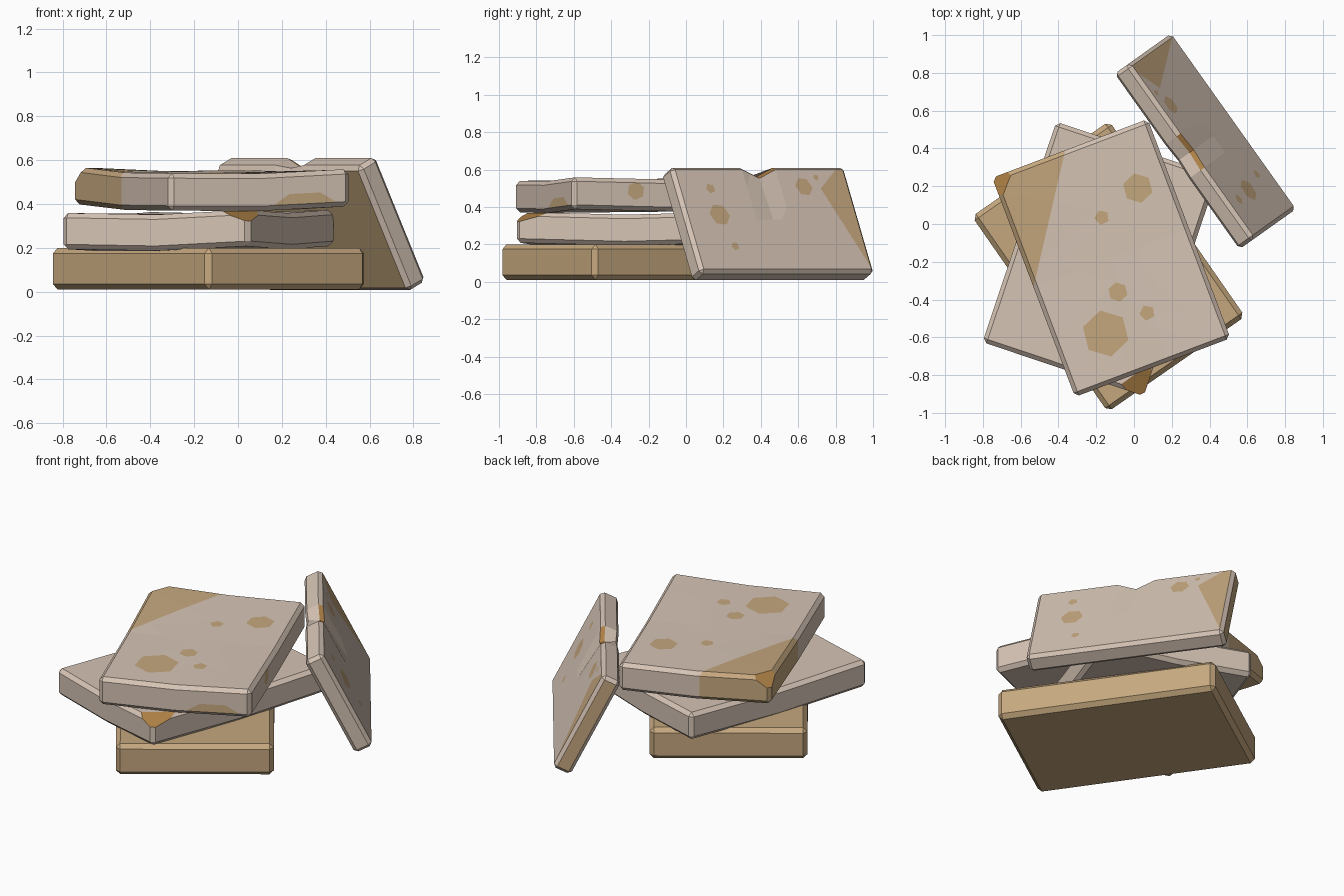
import bpy, bmesh, math
from mathutils import Matrix, Vector

if "Cube" in bpy.data.objects:
    bpy.data.objects.remove(bpy.data.objects["Cube"])


def material(name, rgb):
    m = bpy.data.materials.new(name)
    m.diffuse_color = (*rgb, 1)
    m.use_nodes = True
    m.node_tree.nodes["Principled BSDF"].inputs["Base Color"].default_value = m.diffuse_color
    return m


MATS = [material("pale_stone", (0.67, 0.55, 0.46)),
        material("tan_stone", (0.56, 0.39, 0.21)),
        material("raw_chip", (0.43, 0.22, 0.06))]
STONE, TAN, CHIP = range(3)


def cut(bm, faces, co, no, clear=False):
    geom = set(faces)
    for f in faces:
        geom.update(f.edges)
        geom.update(f.verts)
    return bmesh.ops.bisect_plane(bm, geom=list(geom), dist=1e-5, plane_co=co,
                                  plane_no=no, clear_outer=clear)["geom_cut"]


def box(size, bevel=0.022):
    bm = bmesh.new()
    bmesh.ops.create_cube(bm, size=1)
    bmesh.ops.scale(bm, vec=size, verts=bm.verts)
    bmesh.ops.bevel(bm, geom=bm.edges[:], offset=bevel, segments=1, affect='EDGES')
    for no in ((1, 0, 0), (0, 1, 0)):
        cut(bm, bm.faces[:], (0, 0, 0), no)
    return bm


# broken corner: slice it off and fill with raw stone
def chip(bm, corner, no, depth):
    no = Vector(no).normalized()
    geom = cut(bm, bm.faces[:], Vector(corner) - no * depth, no, True)
    edges = [g for g in geom if isinstance(g, bmesh.types.BMEdge)]
    for f in bmesh.ops.edgeloop_fill(bm, edges=edges)["faces"]:
        f.material_index = CHIP
    bmesh.ops.recalc_face_normals(bm, faces=bm.faces[:])


# colour the part of a face inside a convex outline (facing None = every side)
def paint(bm, facing, pts, mat=TAN):
    bm.normal_update()
    d = Vector(facing) if facing else None
    ia, ib = [i for i in range(3) if not (d and d[i])][:2]

    def to3(p):
        v = Vector((0, 0, 0))
        v[ia], v[ib] = p
        return v
    P = [to3(p) for p in pts]
    mid = sum(P, Vector()) / len(P)
    planes = []
    up = d if d else Vector((0, 0, 1))
    for a, b in zip(P, P[1:] + P[:1]):
        n = (b - a).cross(up).normalized()
        planes.append((a, n if n.dot(a - mid) > 0 else -n))

    def on_side():
        return [f for f in bm.faces if f.material_index != CHIP
                and (d is None or f.normal.dot(d) > 0.9)]
    live = on_side()
    for a, n in planes:
        cut(bm, live, a, n)
        live = [f for f in on_side() if all(
            (f.calc_center_median() - q).dot(m) < 1e-4 or
            min((v.co - q).dot(m) for v in f.verts) < -1e-4
            for q, m in planes[:planes.index((a, n)) + 1])]
    for f in live:
        if all((f.calc_center_median() - q).dot(m) < 1e-4 for q, m in planes):
            f.material_index = mat


def blob(x, y, r, n, turn=0.4, squash=1.0):
    return [(x + r * math.cos(turn + i * math.tau / n),
             y + r * squash * math.sin(turn + i * math.tau / n)) for i in range(n)]


# lift the four corners and sag the middle of the slab
def warp(bm, size, lifts, sag):
    for v in bm.verts:
        x, y = 2 * v.co.x / size[0], 2 * v.co.y / size[1]
        dz = sum(h * (1 + sx * x) * (1 + sy * y) / 4 for h, (sx, sy) in
                 zip(lifts, ((-1, -1), (1, -1), (1, 1), (-1, 1))))
        v.co.z += dz + sag * (1 - abs(x * y))


def finish(name, bm, matrix):
    me = bpy.data.meshes.new(name)
    bmesh.ops.recalc_face_normals(bm, faces=bm.faces[:])
    bm.to_mesh(me)
    bm.free()
    for m in MATS:
        me.materials.append(m)
    ob = bpy.data.objects.new(name, me)
    bpy.context.collection.objects.link(ob)
    ob.matrix_world = matrix


def placed(x, y, z, deg):
    return Matrix.Translation((x, y, z)) @ Matrix.Rotation(math.radians(deg), 4, 'Z')


# bottom slab
bm = box((0.885, 1.26, 0.19), 0.025)
for f in bm.faces:
    f.material_index = TAN
finish("bottom_slab", bm, placed(-0.135, -0.225, 0.105, 34.8))

# middle slab
S = (0.90, 1.23, 0.165)
bm = box(S)
chip(bm, (S[0] / 2, -S[1] / 2, S[2] / 2), (7, -5, 18), 0.052)
warp(bm, S, (-0.005, 0.01, 0.01, 0.0), -0.015)
finish("middle_slab", bm, placed(-0.18, -0.185, 0.282, -18.5))

# top slab
S = (0.88, 1.24, 0.17)
M = placed(-0.12, -0.18, 0.465, 20.7)
bm = box(S)
chip(bm, (-S[0] / 2, S[1] / 2, S[2] / 2), (-0.5, 0.45, 0.7), 0.06)
paint(bm, None, [(-0.02, 0.63), (-0.45, -0.014), (-0.9, 0.9)])
for x, y, r, n in ((-0.15, -0.58, 0.125, 6), (0.02, 0.19, 0.08, 6), (-0.17, 0.035, 0.04, 5),
                   (-0.085, -0.36, 0.052, 6), (0.07, -0.47, 0.042, 5)):
    p = M.inverted() @ Vector((x, y, 0.465))
    paint(bm, (0, 0, 1), blob(p.x, p.y, r, n))
paint(bm, (0, -1, 0), blob(0.22, -0.06, 0.15, 6, 0, 0.35))
paint(bm, (1, 0, 0), blob(-0.26, 0.02, 0.05, 6))
warp(bm, S, (-0.01, 0.01, 0.005, 0.02), -0.012)
finish("top_slab", bm, M)

# leaning slab: local z faces outward, local x runs up the slope
S = (0.635, 1.14, 0.112)
bm = box(S, 0.02)
for y in (-0.11, 0.11):
    cut(bm, bm.faces[:], (0, y, 0), (0, 1, 0))
bm.normal_update()
for f in bm.faces:
    if f.normal.x > 0.3 and f.normal.z > 0.3 and abs(f.calc_center_median().y) < 0.11:
        f.material_index = CHIP
for v in bm.verts:
    if abs(v.co.y) < 1e-4 and v.co.x > S[0] / 2 - 0.03:
        v.co.x -= 0.045 if v.co.z > 0 else 0.015
        v.co.z -= 0.015 if v.co.z > 0 else 0
paint(bm, (0, 0, -1), [(-1, -1), (1, -1), (1, 1), (-1, 1)])
paint(bm, (0, -1, 0), [(-1, -1), (1, -1), (1, 1), (-1, 1)])
paint(bm, (0, 0, 1), [(0.184, -0.37), (0.31, -0.52), (0.31, -0.6), (-0.31, -0.6), (-0.31, -0.56)])
for x, y, r, n in ((0.184, 0.353, 0.03, 5), (0.028, 0.342, 0.065, 6), (-0.16, 0.30, 0.025, 5),
                   (0.195, -0.263, 0.055, 6), (0.25, -0.36, 0.018, 5)):
    paint(bm, (0, 0, 1), blob(x, y, r, n))
t = math.radians(26.5)
n = Vector((0.815, 0.58, 0)).normalized()
up = Vector((0, 0, 1))
Z = n * math.cos(t) + up * math.sin(t)
X = up * math.cos(t) - n * math.sin(t)
R = Matrix((X, Z.cross(X), Z)).transposed().to_4x4()
finish("leaning_slab", bm, Matrix.Translation((0.3775, 0.4375, 0.309)) @ R)
